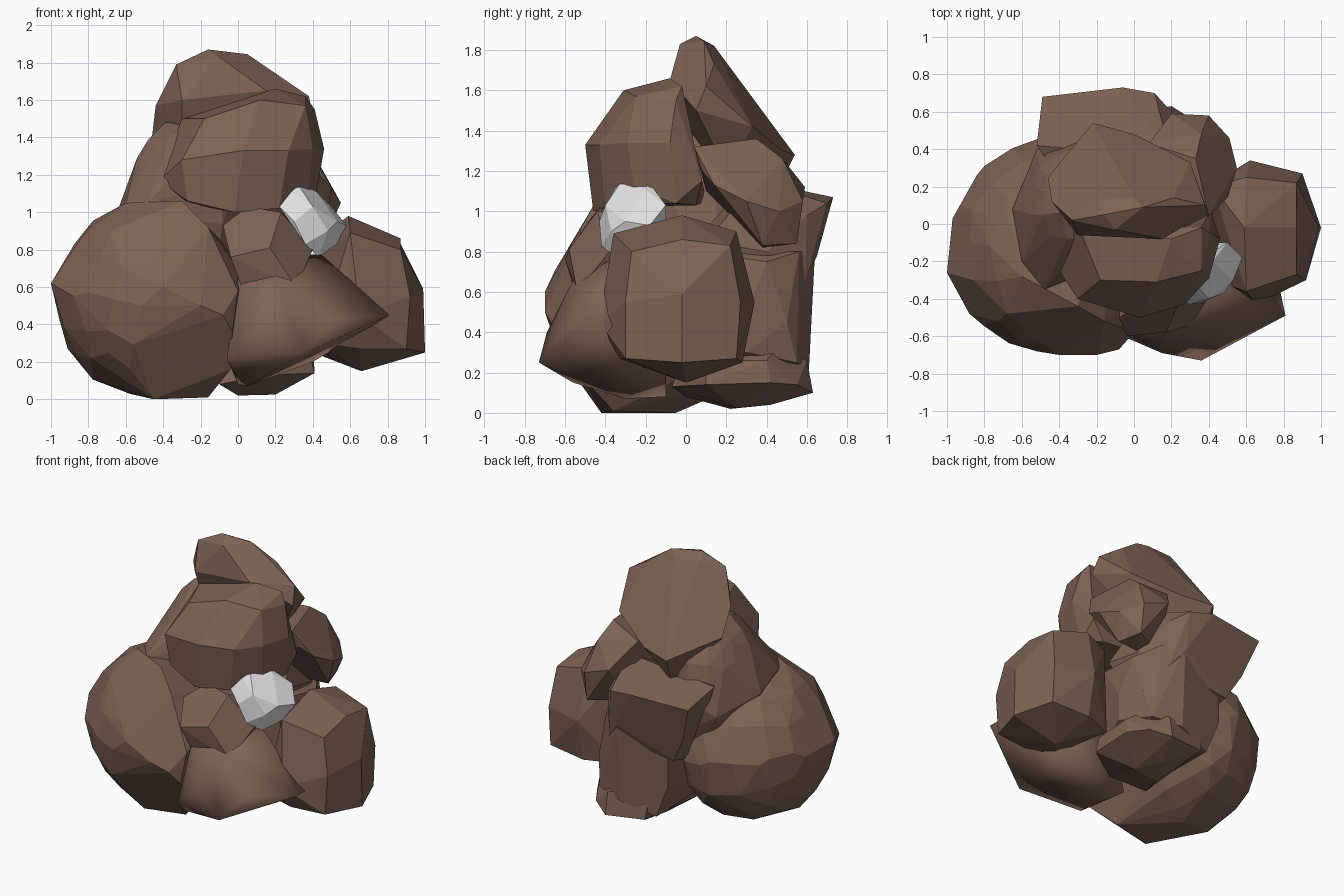
import bpy, bmesh, math, random
from mathutils import Vector, Matrix

random.seed(4)


def material(name, rgb):
    m = bpy.data.materials.new(name)
    m.diffuse_color = (*rgb, 1)
    return m


BROWN = material("brown_rock", (0.205, 0.122, 0.088))
WHITE = material("white_rock", (0.75, 0.75, 0.75))


def hull_rock(name, pts, mat=BROWN, smooth=False, flat=9):
    """Angular rock: the convex hull of a few corner points."""
    bm = bmesh.new()
    for p in pts:
        bm.verts.new(p)
    r = bmesh.ops.convex_hull(bm, input=bm.verts)
    junk = {g for g in r["geom_interior"] + r["geom_unused"]
            if isinstance(g, bmesh.types.BMVert) and g.is_valid}
    bmesh.ops.delete(bm, geom=list(junk), context='VERTS')
    if not smooth:
        bmesh.ops.dissolve_limit(bm, angle_limit=math.radians(flat),
                                 verts=bm.verts, edges=bm.edges)
    bmesh.ops.recalc_face_normals(bm, faces=bm.faces)
    for f in bm.faces:
        f.smooth = smooth
    me = bpy.data.meshes.new(name)
    bm.to_mesh(me)
    bm.free()
    me.materials.append(mat)
    bpy.context.collection.objects.link(bpy.data.objects.new(name, me))


def round_rock(name, centre, radii, cuts, turn, corners=()):
    """Rounded boulder: a cube blown up to an ellipsoid, plus a few corners."""
    bm = bmesh.new()
    bmesh.ops.create_cube(bm, size=2)
    bmesh.ops.subdivide_edges(bm, edges=bm.edges, cuts=cuts, use_grid_fill=True)
    rot = Matrix.Rotation(math.radians(turn), 3, Vector((0.3, 0.5, 1)))
    pts = []
    for v in bm.verts:
        d = rot @ v.co.normalized() * random.uniform(0.98, 1.02)
        pts.append(Vector([c + r * k for c, r, k in zip(centre, radii, d)]))
    bm.free()
    hull_rock(name, pts + [Vector(p) for p in corners], flat=6)


# Large rounded boulders
round_rock("left_boulder", (-0.475, -0.12, 0.53), (0.5, 0.57, 0.52), 3, 25, [
    (-.3, -.44, 1.06), (-.6, -.28, 1.05), (.04, -.4, .65), (-1, -.26, .62),
    (-.16, -.52, .92), (-.45, -.42, 0), (-.16, -.36, .01), (-.45, -.05, 0),
    (-.04, -.5, .16), (-.5, .46, .6), (-.8, .31, .6), (-.97, .03, .6),
    (-.4, -.7, .6), (-.2, -.7, .5), (-.88, -.48, .55), (-.86, -.3, .83),
    (-.68, -.48, .9), (0, -.58, .58), (-.03, -.61, .36), (-.08, -.67, .45)])
round_rock("left_upper_boulder", (-0.27, 0.1, 0.98), (0.32, 0.36, 0.53), 3, 10, [
    (-.6, -.2, 1.05), (-.65, .08, .99), (-.52, .4, .9), (-.54, .05, 1.29),
    (-.48, -.35, 1.05), (-.36, -.12, 1.36)])

# Blocky boulder on the right
hull_rock("right_boulder", [
    (1, -.02, .25), (.99, -.02, .59), (.9, .25, .27), (.9, -.3, .27),
    (.87, -.02, .86), (.59, -.02, .98), (.6, .25, .9), (.6, -.36, .89),
    (.62, .34, .55), (.65, -.43, .45), (.87, .22, .83), (.87, -.27, .8),
    (.9, .27, .55), (.92, -.3, .55), (.66, 0, .15), (.62, .28, .25),
    (.65, -.33, .27), (.42, -.3, .3), (.42, .2, .85), (.4, .2, .25)])

# Smooth pointed rock at the front
hull_rock("front_smooth_rock", [
    (.81, -.49, .45), (.36, -.73, .25), (-.06, -.6, .22), (0, -.53, .66),
    (.2, -.56, .66), (.45, -.35, .77), (.78, -.35, .43), (.4, -.1, .2),
    (0, -.1, .08), (-.02, -.56, .15), (.05, -.3, .07), (.5, -.62, .42),
    (.15, -.69, .4), (.1, -.2, .8)], smooth=True)

# Small rock above the smooth one
hull_rock("front_small_rock", [
    (-.08, -.5, .93), (.05, -.42, 1.03), (.23, -.44, 1.0), (.17, -.58, .81),
    (-.04, -.6, .76), (.31, -.54, .6), (.4, -.38, .8), (.02, -.55, .6),
    (-.05, -.2, .95), (.3, -.15, .95), (.3, -.2, .6)])

# Upper front block
hull_rock("upper_front_rock", [
    (.12, -.31, 1.6), (.36, -.25, 1.57), (.2, -.08, 1.66), (.36, -.02, 1.62),
    (-.18, -.3, 1.5), (.03, -.5, 1.33), (-.3, -.4, 1.28), (.27, -.43, 1.33),
    (.4, -.29, 1.34), (.46, -.08, 1.34), (.38, -.26, 1.12), (.22, -.4, 1.02),
    (-.02, -.46, 1.0), (-.27, -.38, 1.06), (-.42, -.22, 1.17),
    (.41, -.05, 1.55), (.41, .08, 1.15), (.41, -.05, 1.04), (.3, .05, 1.03),
    (-.3, 0, 1.5), (-.3, .1, 1.05)])

# Leaning slab on top
hull_rock("top_slab", [
    (-.16, .05, 1.87), (.05, .09, 1.845), (-.33, .02, 1.79), (-.1, -.03, 1.83),
    (.21, .14, 1.73), (.38, .1, 1.62), (-.44, .12, 1.57), (-.3, -.06, 1.6),
    (.15, -.08, 1.65), (.4, .05, 1.5), (-.46, .25, 1.4), (-.22, .54, 1.28),
    (0, .48, 1.3), (.3, .33, 1.42), (-.3, .22, 1.63), (.1, .2, 1.71),
    (0, .14, 1.82), (-.2, .13, 1.82), (-.05, .3, 1.58),
    (-.3, .1, 1.2), (.2, .2, 1.2), (-.2, .45, 1.1)])

# Rock at the upper back right
hull_rock("back_right_rock", [
    (.4, .04, 1.32), (.33, .35, 1.36), (.43, .08, 1.2), (.5, .14, 1.13),
    (.55, .3, 1.05), (.45, .38, .83), (.4, .55, .84), (.51, .46, 1.0),
    (.4, .58, 1.05), (.2, .59, 1.12), (.36, .48, 1.26), (.08, .43, 1.3),
    (.15, .4, .85), (.1, .1, 1.1), (.3, .38, .82)])

# Overhanging back block
hull_rock("back_block", [
    (-.49, .68, 1.05), (-.06, .73, 1.07), (.11, .7, 1.04), (.2, .6, .98),
    (-.52, .42, 1.13), (.2, .35, 1.15), (-.4, .61, .78), (.1, .65, .78),
    (-.3, .57, .6), (.2, .59, .65), (.3, .4, .8), (.3, .1, .85),
    (.2, .3, .5), (-.25, .3, .5), (-.3, .1, 1.0)])

# Rounded column below it
hull_rock("back_column", [
    (-.25, .56, .75), (.1, .64, .8), (.24, .56, .8), (.34, .4, .75),
    (-.25, .56, .4), (0, .61, .55), (.2, .6, .5), (.34, .5, .45),
    (.38, .3, .5), (.38, .3, .3), (.3, .55, .25), (.1, .61, .22),
    (-.15, .55, .15), (-.2, .1, .2), (.3, .05, .25), (.3, .05, .8),
    (-.25, .1, .8)])

# Low rock under the back
hull_rock("bottom_rock", [
    (-.1, 0, .08), (0, .22, .02), (.2, .25, .025), (.1, .42, .04),
    (.2, .63, .1), (-.08, .58, .12), (.2, .6, .26), (-.1, .56, .28),
    (.41, .1, .14), (.41, .42, .15), (.4, .4, .26), (.38, .1, .26),
    (.15, -.07, .13), (.3, .45, .32), (.1, 0, .33), (-.15, .3, .35),
    (.33, .55, .14)])

# Pale stone wedged in the gap
hull_rock("white_stone", [
    (.22, -.4, 1.03), (.27, -.35, 1.12), (.33, -.33, 1.135), (.37, -.18, 1.14),
    (.42, -.2, 1.11), (.58, -.18, .93), (.53, -.2, .83), (.43, -.34, .76),
    (.36, -.42, .83), (.3, -.43, .95), (.53, -.3, .95), (.48, -.37, .9),
    (.4, -.4, 1.03), (.5, -.1, 1.03), (.3, -.15, 1.0), (.4, -.1, .85)], WHITE)
